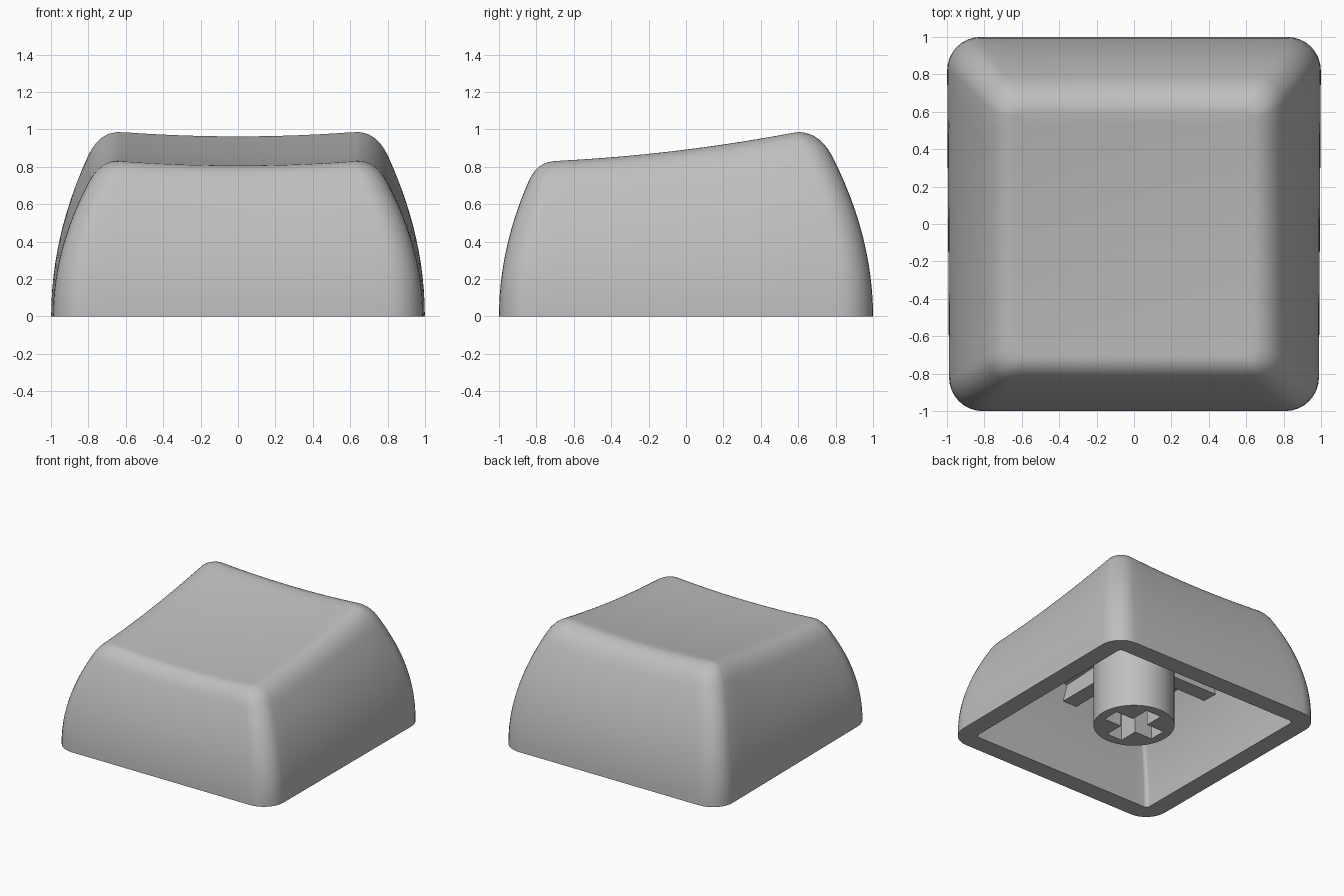
import bpy, bmesh, math
from mathutils import Vector

cube = bpy.data.objects.get("Cube")
if cube:
    bpy.data.objects.remove(cube, do_unlink=True)

grey = bpy.data.materials.new("plain_grey")
grey.use_nodes = True
COLOUR = (0.52, 0.52, 0.52, 1)
grey.diffuse_color = COLOUR
grey.node_tree.nodes["Principled BSDF"].inputs["Base Color"].default_value = COLOUR

ARC, SIDE = 8, 14          # segments per corner and per straight side
T_FILLET = 0.86            # height fraction where the top rounding starts
WALL, CEILING = 0.15, 0.83


def finish(bm, name, smooth=True):
    bmesh.ops.recalc_face_normals(bm, faces=bm.faces)
    mesh = bpy.data.meshes.new(name)
    bm.to_mesh(mesh)
    bm.free()
    mesh.materials.append(grey)
    obj = bpy.data.objects.new(name, mesh)
    bpy.context.collection.objects.link(obj)
    if smooth:
        bpy.ops.object.select_all(action='DESELECT')
        obj.select_set(True)
        bpy.context.view_layer.objects.active = obj
        bpy.ops.object.shade_smooth_by_angle(angle=math.radians(40))
    return obj


def dish(x, y):
    """Height of the sloping, hollowed top, held level past its lip."""
    x = max(-0.64, min(0.64, x))
    y = max(-0.70, min(0.60, y))
    return 0.868 + 0.125 * y + 0.055 * y * y + 0.06 * x * x


def ring(side, front, back, radius, t, scale=1.0):
    """Rounded rectangle whose points sit at fraction t of the dish height."""
    corners = [(side, back, 0), (-side, back, 1), (-side, -front, 2), (side, -front, 3)]
    arcs = []
    for cx, cy, quarter in corners:
        ox = cx - math.copysign(radius, cx)
        oy = cy - math.copysign(radius, cy)
        angles = [(quarter + i / ARC) * math.pi / 2 for i in range(ARC + 1)]
        arcs.append([Vector((ox + radius * math.cos(a), oy + radius * math.sin(a)))
                     for a in angles])
    flat = []
    for k, arc in enumerate(arcs):
        nxt = arcs[(k + 1) % 4][0]
        flat += arc + [arc[-1].lerp(nxt, i / SIDE) for i in range(1, SIDE)]
    middle = Vector((0, (back - front) / 2))
    points = []
    for p in flat:
        p = middle.lerp(p, scale)
        x = p.x * (1 - 0.006 * (1 - p.y))      # slightly narrower at the front
        points.append((x, p.y, t * dish(x, p.y)))
    return points


def wall(t):
    """Side, front and back reach of the outer wall."""
    return [1 - k * t * t for k in (0.26, 0.21, 0.29)]


# Cap shell: ceiling, cavity, rim, outer wall, rounded lip, dished top
rings = []
inner = [r - WALL for r in wall(CEILING)]
for s in (0.02, 0.25, 0.5, 0.75):
    rings.append(ring(*inner, 0.03, CEILING, s))
for i in range(10, -1, -1):
    t = CEILING * i / 10
    rings.append(ring(*[r - WALL for r in wall(t)], 0.03, t))
for i in range(13):
    t = T_FILLET * i / 12
    rings.append(ring(*wall(t), 0.18 - 0.05 * t, t))

start = wall(T_FILLET) + [0.18 - 0.05 * T_FILLET, T_FILLET]
bend = [r - 2 * (1 - r) / T_FILLET * (1 - T_FILLET) for r in start[:3]] + [0.11, 1]
lip = [0.64, 0.70, 0.60, 0.05, 1]
for i in range(1, 11):
    u = i / 10
    rings.append(ring(*[(1 - u) ** 2 * a + 2 * u * (1 - u) * b + u * u * c
                        for a, b, c in zip(start, bend, lip)]))
for i in range(9, 0, -1):
    rings.append(ring(*lip, i / 10))
rings.append(ring(*lip, 0.02))

bm = bmesh.new()
loops = [[bm.verts.new(p) for p in points] for points in rings]
for a, b in zip(loops, loops[1:]):
    for i in range(len(a)):
        j = (i + 1) % len(a)
        bm.faces.new((a[i], a[j], b[j], b[i]))
bm.faces.new(loops[0][::-1])
bm.faces.new(loops[-1])
finish(bm, "cap_shell")


def box(name, size, centre):
    bm = bmesh.new()
    bmesh.ops.create_cube(bm, size=1)
    bmesh.ops.scale(bm, vec=size, verts=bm.verts)
    bmesh.ops.translate(bm, vec=centre, verts=bm.verts)
    return finish(bm, name, smooth=False)


# Stem with a cross-shaped socket
bm = bmesh.new()
bmesh.ops.create_cone(bm, cap_ends=True, segments=64, radius1=0.305,
                      radius2=0.305, depth=0.75)
bmesh.ops.translate(bm, vec=(0, 0, 0.405), verts=bm.verts)
stem = finish(bm, "stem", smooth=False)
for name, size in (("slot_cutter_x", (0.46, 0.14, 1)), ("slot_cutter_y", (0.14, 0.46, 1))):
    cutter = box(name, size, (0, 0, -0.02))
    cutter.hide_render = True
    cut = stem.modifiers.new(name, 'BOOLEAN')
    cut.operation, cut.solver, cut.object = 'DIFFERENCE', 'EXACT', cutter
    bpy.context.view_layer.objects.active = stem
    bpy.ops.object.modifier_apply(modifier=cut.name)
    bpy.data.objects.remove(cutter, do_unlink=True)
bpy.ops.object.select_all(action='DESELECT')
stem.select_set(True)
bpy.context.view_layer.objects.active = stem
bpy.ops.object.shade_smooth_by_angle(angle=math.radians(30))

# Ribs from the stem out to the walls
for name, dx, dy in (("left_rib", 1, 0), ("right_rib", -1, 0),
                     ("front_rib", 0, -1), ("back_rib", 0, 1)):
    size = (0.54, 0.13, 0.2) if dx else (0.13, 0.54, 0.2)
    box(name, size, (dx * 0.53, dy * 0.53, 0.65))
